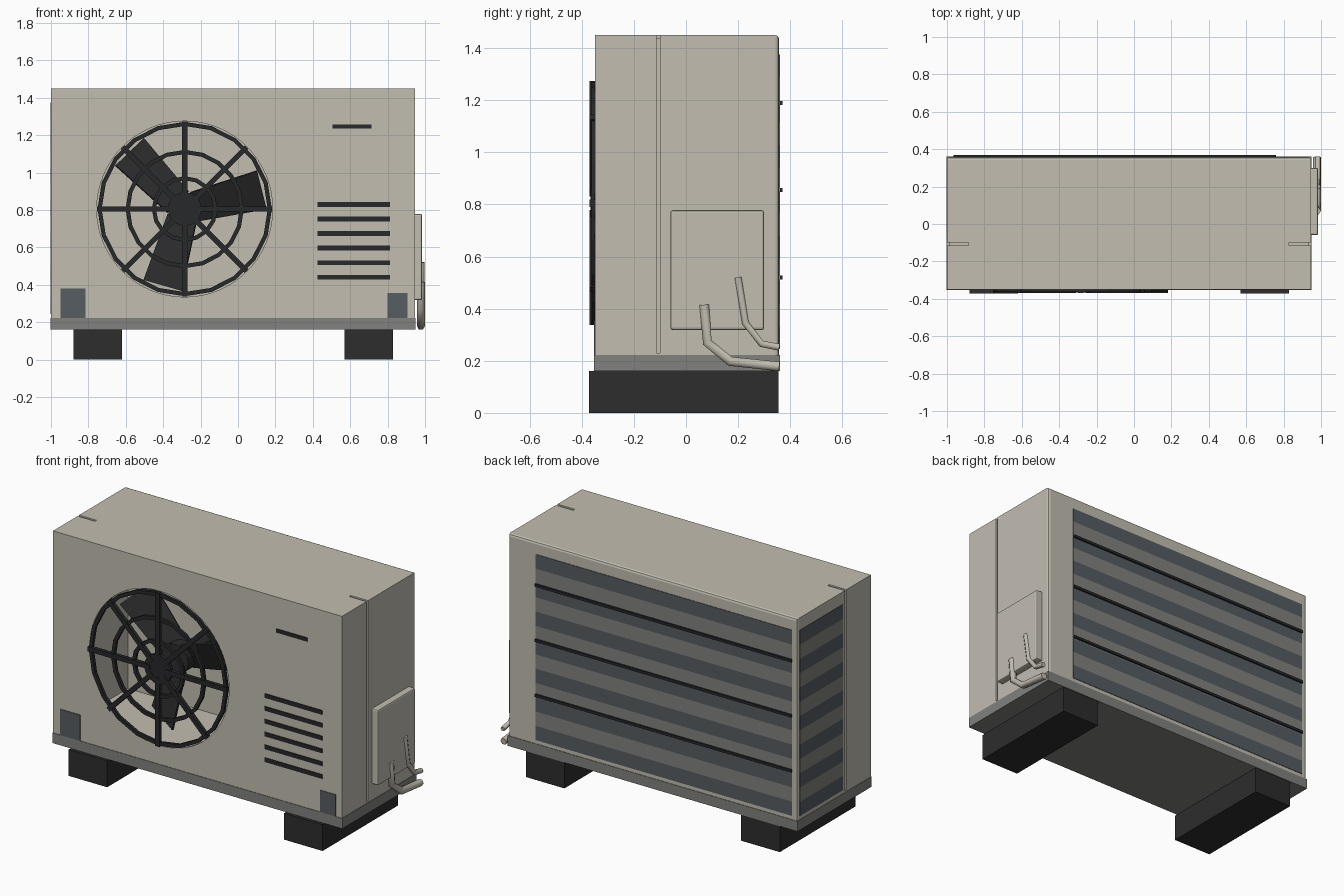
import bpy, bmesh, math
from mathutils import Matrix, Vector

if "Cube" in bpy.data.objects:
    bpy.data.objects.remove(bpy.data.objects["Cube"])


def material(name, rgb):
    m = bpy.data.materials.new(name)
    m.use_nodes = True
    m.diffuse_color = (*rgb, 1)
    m.node_tree.nodes["Principled BSDF"].inputs["Base Color"].default_value = (*rgb, 1)
    return m


BEIGE = material("beige paint", (0.54, 0.51, 0.44))
GREY = material("grey metal", (0.22, 0.225, 0.21))
SLATE = material("slate fins", (0.093, 0.109, 0.122))
RUBBER = material("black rubber", (0.026, 0.026, 0.026))
PLASTIC = material("dark plastic", (0.02, 0.021, 0.023))


def finish(name, bm, mats):
    mesh = bpy.data.meshes.new(name)
    bmesh.ops.recalc_face_normals(bm, faces=bm.faces)
    bm.to_mesh(mesh)
    bm.free()
    ob = bpy.data.objects.new(name, mesh)
    bpy.context.collection.objects.link(ob)
    for m in mats:
        mesh.materials.append(m)
    return ob


def add_box(bm, xs, ys, zs, index=0, spin=None):
    size = [r[1] - r[0] for r in (xs, ys, zs)]
    mid = [(r[0] + r[1]) / 2 for r in (xs, ys, zs)]
    mat = Matrix.Translation(mid) @ Matrix.Diagonal((*size, 1))
    if spin:
        mat = spin @ mat
    made = bmesh.ops.create_cube(bm, size=1, matrix=mat)["verts"]
    for f in {f for v in made for f in v.link_faces}:
        f.material_index = index
    return made


def box(name, xs, ys, zs, mat):
    bm = bmesh.new()
    add_box(bm, xs, ys, zs)
    return finish(name, bm, [mat])


def disc(bm, radius, y0, y1, sides, centre):
    mat = Matrix.Translation((centre[0], (y0 + y1) / 2, centre[1])) @ Matrix.Rotation(math.pi / 2, 4, "X")
    bmesh.ops.create_cone(bm, cap_ends=True, segments=sides, radius1=radius,
                          radius2=radius, depth=y1 - y0, matrix=mat)


def cut(ob, cutter):
    mod = ob.modifiers.new("cut", "BOOLEAN")
    mod.operation = "DIFFERENCE"
    mod.solver = "EXACT"
    mod.object = cutter
    cutter.hide_render = True
    bpy.context.view_layer.objects.active = ob
    bpy.ops.object.modifier_apply(modifier=mod.name)
    bpy.data.objects.remove(cutter)


L, R, F, B = -1.0, 0.945, -0.35, 0.357
FAN = (-0.285, 0.805)

# Casing: hollow box with softened rear edges, round fan opening and seam grooves
bm = bmesh.new()
add_box(bm, (L, R), (F, B), (0.22, 1.45))
rear = [e for e in bm.edges if all(v.co.y > 0 and (v.co.z > 1 or abs(e.verts[0].co.x - e.verts[1].co.x) < 0.1)
                                   for v in e.verts)]
bmesh.ops.bevel(bm, geom=rear, offset=0.014, segments=2, affect="EDGES", profile=0.5)
casing = finish("casing", bm, [BEIGE])
cut(casing, box("cavity", (L + 0.03, R - 0.03), (F + 0.02, B - 0.03), (0.24, 1.42), BEIGE))
bm = bmesh.new()
disc(bm, 0.47, F - 0.1, F + 0.1, 64, FAN)
cut(casing, finish("opening", bm, [BEIGE]))
for side, x in (("left", R), ("right", L)):
    cut(casing, box("side_groove_" + side, (x - 0.012, x + 0.012), (-0.114, -0.099), (0.23, 1.5), BEIGE))
    inner = x - 0.115 if x > 0 else x + 0.115
    cut(casing, box("top_groove_" + side, (min(x, inner) - 0.001, max(x, inner) + 0.001),
                    (-0.114, -0.099), (1.438, 1.5), BEIGE))

# Base pan and feet
box("base_pan", (L - 0.002, R + 0.004), (F - 0.003, B + 0.003), (0.16, 0.222), GREY)
for name, x in (("right_foot", -0.75), ("left_foot", 0.7)):
    box(name, (x - 0.13, x + 0.13), (-0.372, 0.355), (0, 0.16), RUBBER)

# Front grille: rings, spokes and hub
bm = bmesh.new()
for radius, sides in ((0.455, 20), (0.305, 20), (0.165, 16)):
    loops = []
    for i in range(sides):
        a = math.tau * i / sides
        loops.append([bm.verts.new((FAN[0] + r * math.cos(a), y, FAN[1] + r * math.sin(a)))
                      for r, y in ((radius - 0.011, F - 0.013), (radius + 0.011, F - 0.013),
                                   (radius + 0.011, F + 0.005), (radius - 0.011, F + 0.005))])
    for i in range(sides):
        a, b = loops[i], loops[(i + 1) % sides]
        for k in range(4):
            n = (k + 1) % 4
            bm.faces.new((a[k], a[n], b[n], b[k]))
for i in range(8):
    spin = Matrix.Translation((FAN[0], 0, FAN[1])) @ Matrix.Rotation(math.tau * i / 8, 4, "Y")
    add_box(bm, (0.05, 0.468), (F - 0.02, F + 0.003), (-0.014, 0.014), 0, spin)
disc(bm, 0.09, F - 0.016, F + 0.005, 20, FAN)
finish("fan_grille", bm, [PLASTIC])

# Fan: three pitched blades on a hub with a motor shaft
bm = bmesh.new()
for i in range(3):
    turn = -math.radians(14 + 120 * i)
    spin = (Matrix.Translation((FAN[0], -0.15, FAN[1])) @ Matrix.Rotation(turn, 4, "Y")
            @ Matrix.Rotation(math.radians(24), 4, "X"))
    made = add_box(bm, (0.05, 0.425), (-0.006, 0.006), (-0.115, 0.115))
    for v in made:
        if v.co.x < 0.1:
            v.co.z *= 0.75
    bmesh.ops.transform(bm, matrix=spin, verts=made)
disc(bm, 0.09, -0.2, -0.1, 20, FAN)
disc(bm, 0.05, -0.1, 0.33, 12, FAN)
finish("fan", bm, [RUBBER])

# Front slots and corner plates
bm = bmesh.new()
for i in range(6):
    z = 0.44 + 0.078 * i
    add_box(bm, (0.425, 0.813), (F - 0.004, F + 0.003), (z - 0.013, z + 0.013))
add_box(bm, (0.505, 0.713), (F - 0.004, F + 0.003), (1.235, 1.258))
finish("front_slots", bm, [PLASTIC])
box("right_corner_plate", (-0.95, -0.815), (F - 0.003, F + 0.003), (0.222, 0.38), SLATE)
box("left_corner_plate", (0.8, 0.905), (F - 0.003, F + 0.003), (0.222, 0.355), SLATE)

# Heat exchanger: striped fins on the back and on one side
ROWS, LOW, HIGH = 13, 0.245, 1.375
for name, xs, ys in (("back_fins", (-0.965, 0.76), (B - 0.004, B + 0.003)),
                     ("side_fins", (L - 0.003, L + 0.004), (-0.075, 0.335))):
    bm = bmesh.new()
    step = (HIGH - LOW) / ROWS
    for i in range(ROWS):
        add_box(bm, xs, ys, (LOW + i * step, LOW + (i + 1) * step), i % 2)
    finish(name, bm, [SLATE, GREY])
for i in range(3):
    z = 0.52 + 0.335 * i
    box("guard_bar_%d" % (i + 1), (-0.965, 0.76), (B, B + 0.013), (z - 0.008, z + 0.008), PLASTIC)

# Valve cover
bm = bmesh.new()
add_box(bm, (R - 0.005, 0.985), (-0.06, 0.3), (0.318, 0.778))
bmesh.ops.bevel(bm, geom=[e for e in bm.edges if max(v.co.x for v in e.verts) > 0.98],
                offset=0.009, segments=2, affect="EDGES", profile=0.5)
finish("valve_cover", bm, [BEIGE])


# Refrigerant pipes
def pipe(name, radius, points):
    curve = bpy.data.curves.new(name, "CURVE")
    curve.dimensions = "3D"
    curve.bevel_depth = radius
    curve.bevel_resolution = 1
    curve.use_fill_caps = True
    line = curve.splines.new("POLY")
    line.points.add(len(points) - 1)
    for p, co in zip(line.points, points):
        p.co = (*co, 1)
    ob = bpy.data.objects.new(name, curve)
    bpy.context.collection.objects.link(ob)
    curve.materials.append(BEIGE)


pipe("large_pipe", 0.021, [(0.978, 0.07, 0.415), (0.978, 0.082, 0.27), (0.978, 0.17, 0.198), (0.978, 0.358, 0.178)])
pipe("small_pipe", 0.015, [(0.983, 0.2, 0.52), (0.983, 0.228, 0.345), (0.983, 0.29, 0.265), (0.983, 0.358, 0.252)])
